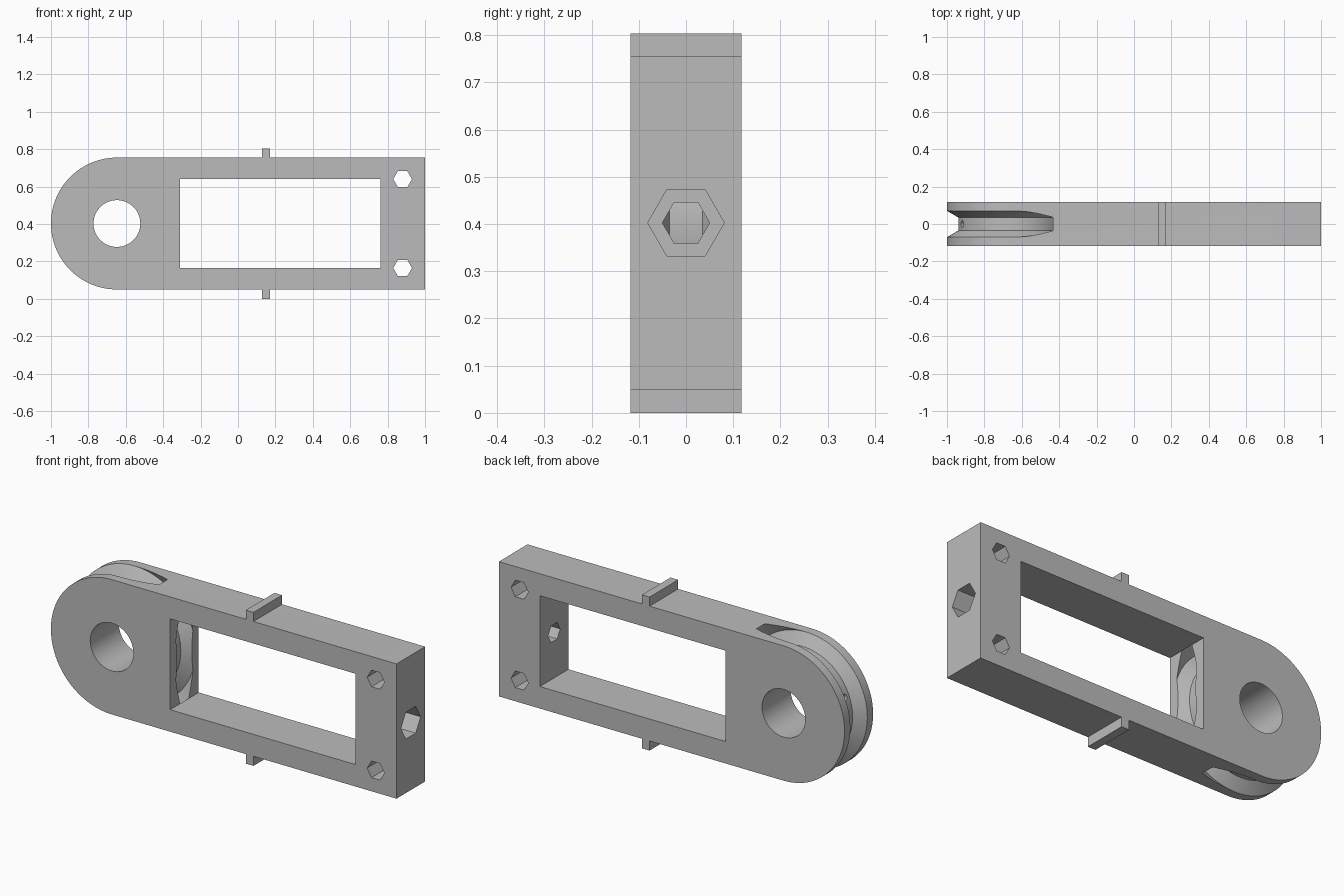
import bpy, bmesh
from math import cos, sin, pi, radians

if "Cube" in bpy.data.objects:
    bpy.data.objects.remove(bpy.data.objects["Cube"], do_unlink=True)

HALF = 0.118            # half thickness of the plate
LOW, HIGH = 0.05, 0.755
MID = (LOW + HIGH) / 2
END_R = (HIGH - LOW) / 2
END_X = -1 + END_R      # centre of the rounded end

grey = bpy.data.materials.new("plain grey")
grey.use_nodes = True
grey.diffuse_color = (0.5, 0.5, 0.5, 1)
grey.node_tree.nodes["Principled BSDF"].inputs["Base Color"].default_value = (0.5, 0.5, 0.5, 1)


def finish(name, bm):
    bmesh.ops.recalc_face_normals(bm, faces=bm.faces)
    mesh = bpy.data.meshes.new(name)
    bm.to_mesh(mesh)
    bm.free()
    mesh.materials.append(grey)
    obj = bpy.data.objects.new(name, mesh)
    bpy.context.collection.objects.link(obj)
    return obj


def prism(name, points, start, end, along="y"):
    """Extrude (side, z) points along the y or x axis."""
    bm = bmesh.new()
    place = (lambda s, z, d: (s, d, z)) if along == "y" else (lambda s, z, d: (d, s, z))
    face = bm.faces.new([bm.verts.new(place(s, z, start)) for s, z in points])
    moved = bmesh.ops.extrude_face_region(bm, geom=[face])["geom"]
    verts = [v for v in moved if isinstance(v, bmesh.types.BMVert)]
    bmesh.ops.translate(bm, verts=verts, vec=place(0, 0, end - start))
    return finish(name, bm)


def circle(s, z, r, count):
    return [(s + r * cos(2 * pi * i / count), z + r * sin(2 * pi * i / count))
            for i in range(count)]


def box(s0, s1, z0, z1):
    return [(s0, z0), (s1, z0), (s1, z1), (s0, z1)]


def ring(name, x, z, major, minor, sides, count=128):
    """Ring around the y axis with a polygonal section."""
    bm = bmesh.new()
    loops = []
    for i in range(count):
        a = 2 * pi * i / count
        loops.append([bm.verts.new((x + (major + q) * cos(a), p, z + (major + q) * sin(a)))
                      for p, q in circle(0, 0, minor, sides)])
    for i in range(count):
        one, two = loops[i], loops[(i + 1) % count]
        for j in range(sides):
            k = (j + 1) % sides
            bm.faces.new((one[j], one[k], two[k], two[j]))
    return finish(name, bm)


# Plate with one rounded end
arc = [(END_X + END_R * cos(a), MID + END_R * sin(a))
       for a in (pi / 2 + pi * i / 64 for i in range(65))]
body = prism("plate", [(1, LOW), (1, HIGH)] + arc, -HALF, HALF)

cutters = [
    prism("window_cutter", box(-0.31, 0.763, 0.165, 0.64), -0.3, 0.3),
    prism("pivot_cutter", circle(END_X, MID, 0.125, 96), -0.3, 0.3),
    # Hexagonal pocket and bolt hole in the square end
    prism("bolt_cutter", circle(0, MID, 0.05, 6), 0.7, 1.1, "x"),
    prism("nut_cutter", circle(0, MID, 0.081, 6), 0.88, 1.1, "x"),
    # Hexagonal rope groove and the small anchor passage in its floor
    ring("groove_cutter", END_X, MID, END_R, 0.07, 6),
    ring("anchor_cutter", -0.98, MID, 0.125, 0.018, 12, 64),
]
for z in (0.165, 0.64):
    cutters.append(prism("corner_hole_cutter", circle(0.88, z, 0.05, 6), -0.3, 0.3))

for cutter in cutters:
    cutter.hide_render = True
    mod = body.modifiers.new(cutter.name, "BOOLEAN")
    mod.operation = "DIFFERENCE"
    mod.solver = "EXACT"
    mod.object = cutter

# Bake the cuts and remove the cutters
bpy.context.view_layer.update()
graph = bpy.context.evaluated_depsgraph_get()
cut_mesh = bpy.data.meshes.new_from_object(body.evaluated_get(graph))
body.modifiers.clear()
body.data = cut_mesh
for cutter in cutters:
    bpy.data.objects.remove(cutter, do_unlink=True)

# Cross ribs on the two long edges
prism("top_rib", box(0.128, 0.172, HIGH, 0.803), -HALF, HALF)
prism("bottom_rib", box(0.128, 0.172, 0, LOW), -HALF, HALF)

bpy.ops.object.select_all(action="DESELECT")
body.select_set(True)
bpy.context.view_layer.objects.active = body
bpy.ops.object.shade_smooth_by_angle(angle=radians(25))
